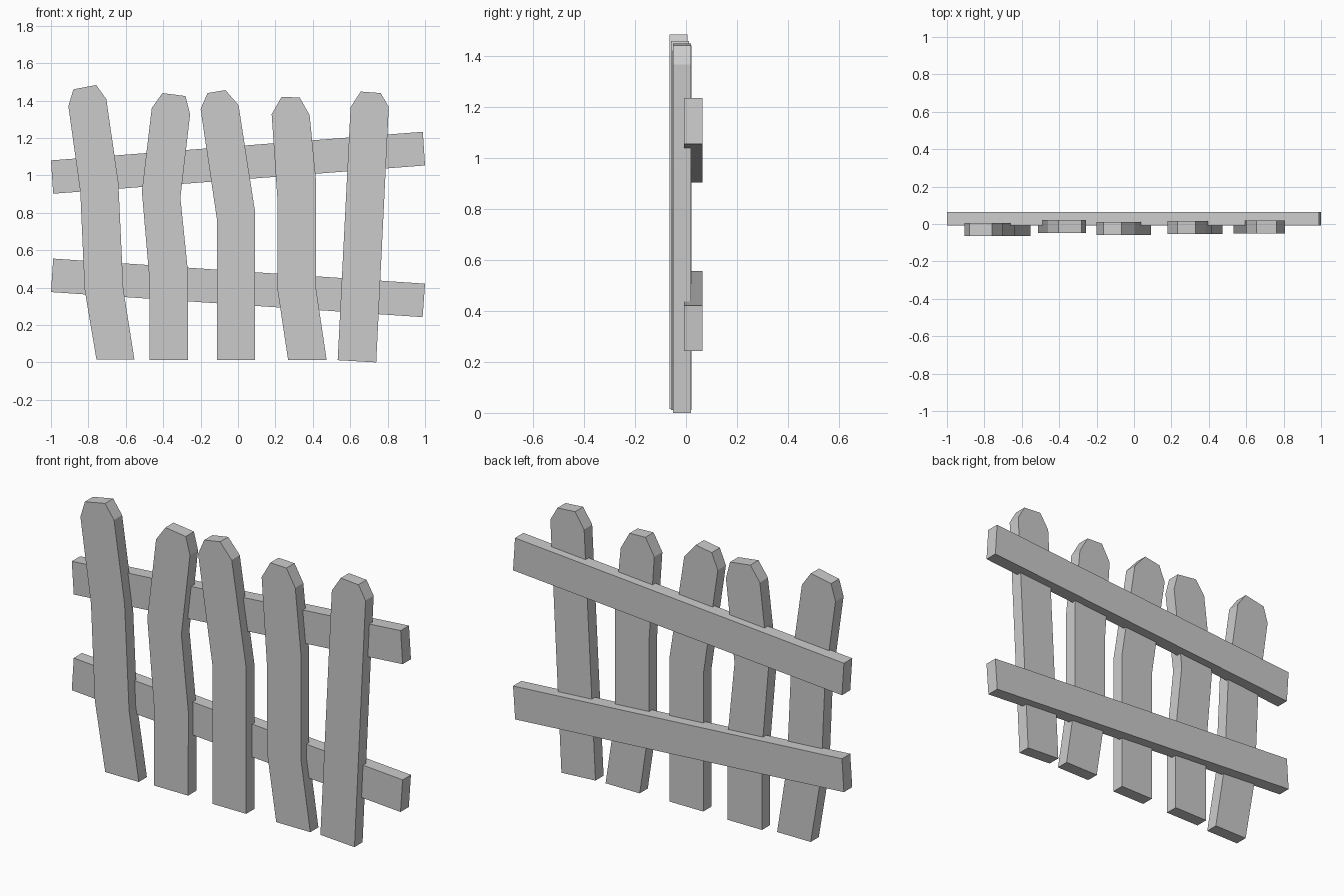
import bpy
import bmesh


def plank(name, outline, y_front, y_back):
    """Extrude an (x, z) outline along y into a flat-sided board."""
    bm = bmesh.new()
    face = bm.faces.new([bm.verts.new((x, y_front, z)) for x, z in outline])
    ext = bmesh.ops.extrude_face_region(bm, geom=[face], use_keep_orig=True)
    moved = [g for g in ext["geom"] if isinstance(g, bmesh.types.BMVert)]
    bmesh.ops.translate(bm, verts=moved, vec=(0, y_back - y_front, 0))
    bmesh.ops.recalc_face_normals(bm, faces=bm.faces[:])
    mesh = bpy.data.meshes.new(name)
    bm.to_mesh(mesh)
    bm.free()
    obj = bpy.data.objects.new(name, mesh)
    bpy.context.collection.objects.link(obj)
    return obj


# Crooked pickets: front y, then outline from bottom left, over the tip, to bottom right
THICK = 0.07
pickets = [
    (-0.065, [(-.757, .016), (-.82, .39), (-.843, .91), (-.907, 1.37), (-.88, 1.46),
              (-.758, 1.483), (-.704, 1.407), (-.64, .965), (-.613, .39), (-.554, .016)]),
    (-0.049, [(-.474, .012), (-.474, .45), (-.514, .915), (-.461, 1.36), (-.404, 1.44),
              (-.281, 1.424), (-.256, 1.327), (-.308, .88), (-.266, .47), (-.267, .012)]),
    (-0.059, [(-.112, .012), (-.112, .76), (-.2, 1.354), (-.163, 1.44),
              (-.067, 1.456), (.003, 1.375), (.091, .807), (.091, .012)]),
    (-0.053, [(.268, .012), (.211, .39), (.211, .87), (.18, 1.327), (.233, 1.42),
              (.33, 1.416), (.383, 1.322), (.418, .963), (.418, .39), (.474, .012)]),
    (-0.050, [(.533, .012), (.602, 1.365), (.656, 1.448),
              (.763, 1.44), (.806, 1.365), (.739, 0)]),
]
for i, (y, outline) in enumerate(pickets, 1):
    plank(f"picket_{i}", outline, y, y + THICK)

# Two sloping rails behind the pickets
plank("upper_rail", [(-1, 1.08), (.988, 1.233), (1, 1.053), (-.988, .902)], -.007, .065)
plank("lower_rail", [(-.988, .555), (1, .421), (.987, .242), (-1, .376)], -.007, .065)
